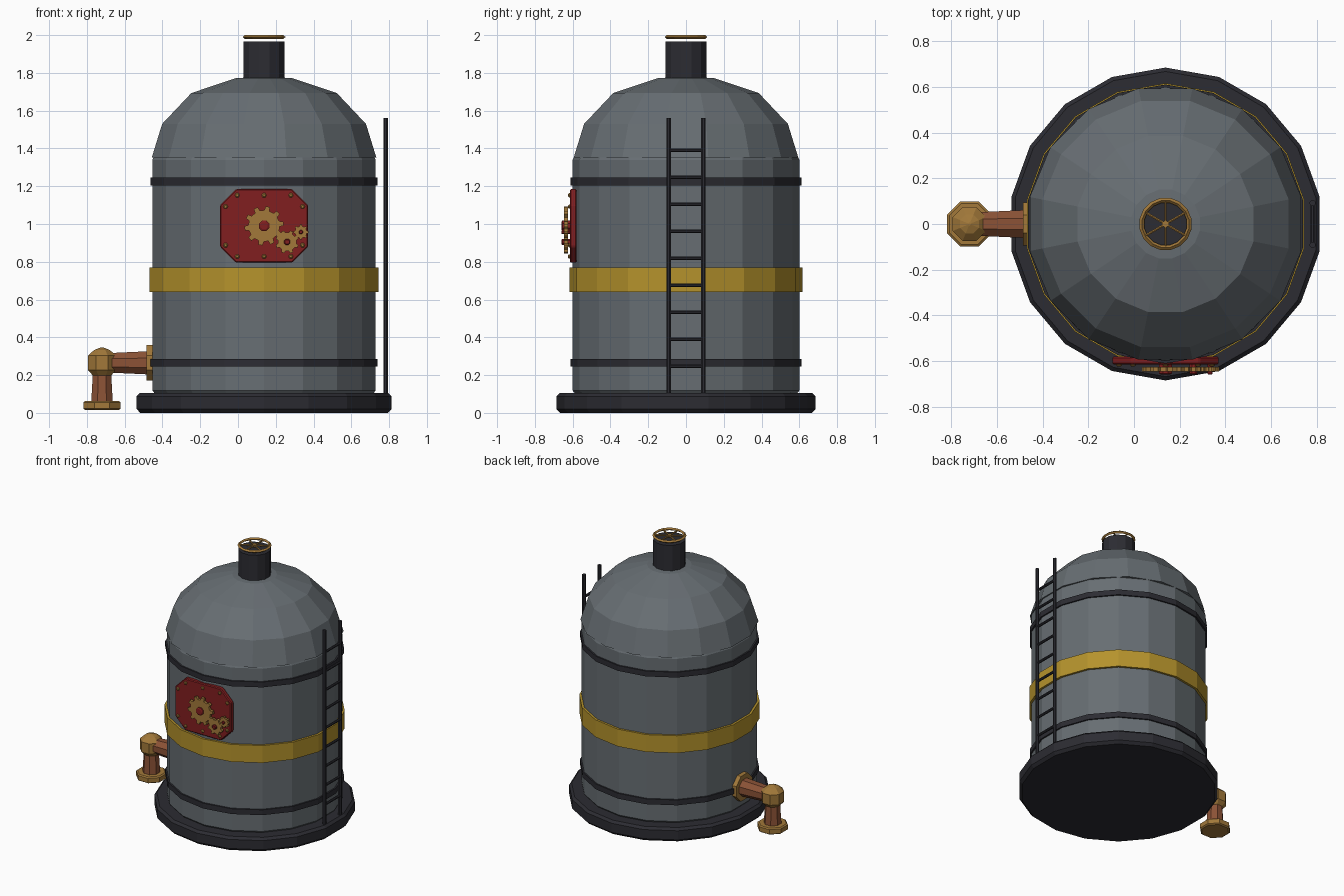
import bpy, bmesh, math
from mathutils import Vector, Matrix

cube = bpy.data.objects.get("Cube")
if cube:
    bpy.data.objects.remove(cube, do_unlink=True)


def material(name, rgb):
    m = bpy.data.materials.new(name)
    m.use_nodes = True
    m.diffuse_color = (*rgb, 1)
    m.node_tree.nodes["Principled BSDF"].inputs["Base Color"].default_value = (*rgb, 1)
    return m


STEEL = material("grey steel", (0.135, 0.155, 0.17))
IRON = material("dark iron", (0.025, 0.025, 0.032))
YELLOW = material("yellow paint", (0.46, 0.29, 0.025))
BRASS = material("brass", (0.36, 0.19, 0.042))
COPPER = material("copper", (0.26, 0.085, 0.037))
RED = material("red paint", (0.22, 0.013, 0.014))

AXIS = 0.138            # x of the tank's centre line
TO_X = Matrix.Rotation(math.radians(90), 4, 'Y')
TO_FRONT = Matrix.Rotation(math.radians(90), 4, 'X')


def finish(name, bm, mat, place):
    bmesh.ops.recalc_face_normals(bm, faces=bm.faces)
    mesh = bpy.data.meshes.new(name)
    bm.to_mesh(mesh)
    bm.free()
    mesh.materials.append(mat)
    obj = bpy.data.objects.new(name, mesh)
    obj.matrix_world = place
    bpy.context.collection.objects.link(obj)
    return obj


def lathe(name, profile, sides, mat, place, phase=0.0, closed=False):
    """Revolve (radius, height) points about local z; cap the ends unless closed."""
    bm = bmesh.new()
    rings = []
    for r, z in profile:
        angles = [2 * math.pi * (i + phase) / sides for i in range(sides)]
        rings.append([bm.verts.new((r * math.cos(a), r * math.sin(a), z)) for a in angles])
    pairs = list(zip(rings, rings[1:]))
    if closed:
        pairs.append((rings[-1], rings[0]))
    else:
        bm.faces.new(rings[0])
        bm.faces.new(rings[-1])
    for low, high in pairs:
        for i in range(sides):
            j = (i + 1) % sides
            bm.faces.new((low[i], low[j], high[j], high[i]))
    return finish(name, bm, mat, place)


def plate(name, outline, depth, mat, place):
    """Extrude a flat outline along local z."""
    bm = bmesh.new()
    face = bm.faces.new([bm.verts.new((x, y, 0)) for x, y in outline])
    grown = bmesh.ops.extrude_face_region(bm, geom=[face])["geom"]
    verts = [v for v in grown if isinstance(v, bmesh.types.BMVert)]
    bmesh.ops.translate(bm, vec=(0, 0, depth), verts=verts)
    return finish(name, bm, mat, place)


def rod(name, a, b, radius, sides, mat, phase=0.5):
    a, b = Vector(a), Vector(b)
    turn = (b - a).to_track_quat('Z', 'Y').to_matrix().to_4x4()
    return lathe(name, [(radius, 0), (radius, (b - a).length)], sides, mat,
                 Matrix.Translation(a) @ turn, phase)


def at(x, y, z):
    return Matrix.Translation((x, y, z))


# Base, tank body and dome
centre = at(AXIS, 0, 0)
lathe("base_plinth", [(0.665, 0), (0.685, 0.02), (0.685, 0.088), (0.668, 0.105)],
      18, IRON, centre, 0.5)
lathe("tank_body", [(0.585, 0.1), (0.6, 0.118), (0.6, 1.34), (0.59, 1.36)],
      18, STEEL, centre, 0.5)
lathe("dome", [(0.606, 1.352), (0.55, 1.53), (0.393, 1.693), (0.153, 1.772), (0.1, 1.775)],
      16, STEEL, centre, 0.5)

# Hoops round the body
for name, low, high, r, mat in (("lower_hoop", 0.245, 0.285, 0.611, IRON),
                                ("upper_hoop", 1.205, 1.245, 0.611, IRON),
                                ("yellow_band", 0.64, 0.77, 0.616, YELLOW)):
    lathe(name, [(0.59, low), (r, low), (r, high), (0.59, high)], 18, mat, centre, 0.5, True)

# Chimney and valve wheel
lathe("chimney", [(0.112, 1.76), (0.112, 1.965)], 12, IRON, centre, 0.5)
lathe("wheel_rim", [(0.094, 1.99), (0.104, 1.98), (0.116, 1.99), (0.104, 2.0)],
      16, BRASS, centre, 0.5, True)
for i in range(3):
    a = math.radians(30 + 60 * i)
    d = Vector((math.cos(a), math.sin(a), 0)) * 0.1
    c = Vector((AXIS, 0, 1.989))
    rod("wheel_spoke", c - d, c + d, 0.006, 6, BRASS)
lathe("wheel_hub", [(0.015, 1.98), (0.015, 1.998)], 8, BRASS, centre)

# Ladder on the left side
for y in (-0.092, 0.092):
    rod("ladder_rail", (0.782, y, 0.1), (0.782, y, 1.56), 0.0135, 8, IRON)
for i in range(9):
    z = 0.247 + 0.143 * i
    rod("ladder_rung", (0.782, -0.092, z), (0.782, 0.092, z), 0.01, 8, IRON)

# Red panel with rivets
PANEL_Z = 0.99
w, h, c = 0.233, 0.195, 0.085
corners = [(w, h - c), (w - c, h), (c - w, h), (-w, h - c),
           (-w, c - h), (c - w, -h), (w - c, -h), (w, c - h)]
panel = plate("red_panel", corners, 0.035, RED, at(AXIS, -0.58, PANEL_Z) @ TO_FRONT)
bevel = panel.modifiers.new("soft edge", 'BEVEL')
bevel.width, bevel.segments = 0.006, 1

rivets = [(x, z) for z in (-0.162, 0.162) for x in (-0.142, 0, 0.142)]
rivets += [(x, z) for z in (-0.102, 0.102) for x in (-0.204, 0.204)]
for x, z in rivets:
    lathe("rivet", [(0.013, 0), (0.013, 0.006), (0.007, 0.011)], 6, BRASS,
          at(AXIS + x, -0.613, PANEL_Z + z) @ TO_FRONT)


# Gear train
def gear(name, x, z, outer, teeth, turn):
    points = []
    for i in range(teeth):
        for step, r in ((-0.28, 0.8), (-0.17, 1), (0.17, 1), (0.28, 0.8)):
            a = 2 * math.pi * (i + step + turn) / teeth
            points.append((outer * r * math.cos(a), outer * r * math.sin(a)))
    plate(name, points, 0.02, BRASS, at(x, -0.626, z) @ TO_FRONT)
    lathe(name + "_axle", [(outer * 0.29, 0), (outer * 0.29, 0.05), (outer * 0.2, 0.055)],
          8, RED, at(x, -0.605, z) @ TO_FRONT, 0.5)


gear("large_gear", AXIS, PANEL_Z, 0.104, 10, 0.2)
gear("middle_gear", 0.26, 0.905, 0.062, 8, 0.5)
gear("small_gear", 0.333, 0.957, 0.04, 8, 0.0)

# Outlet pipe on the right side
ELBOW_X, PIPE_Z = -0.72, 0.265
lathe("wall_flange", [(0.102, 0), (0.102, 0.035)], 8, BRASS,
      at(-0.485, 0, PIPE_Z) @ TO_X, 0.5)
lathe("pipe_across", [(0.054, 0), (0.066, 0.24)], 8, COPPER,
      at(ELBOW_X, 0, PIPE_Z) @ TO_X, 0.5)
lathe("pipe_down", [(0.062, 0.05), (0.05, 0.25)], 8, COPPER, at(ELBOW_X, 0, 0), 0.5)
lathe("elbow", [(0.045, -0.075), (0.08, -0.038), (0.08, 0.038), (0.045, 0.068), (0.006, 0.082)],
      8, BRASS, at(ELBOW_X, 0, PIPE_Z), 0.5)
lathe("foot_flange", [(0.096, 0.015), (0.106, 0.022), (0.106, 0.056), (0.096, 0.063)],
      8, BRASS, at(ELBOW_X, 0, 0), 0.5)
